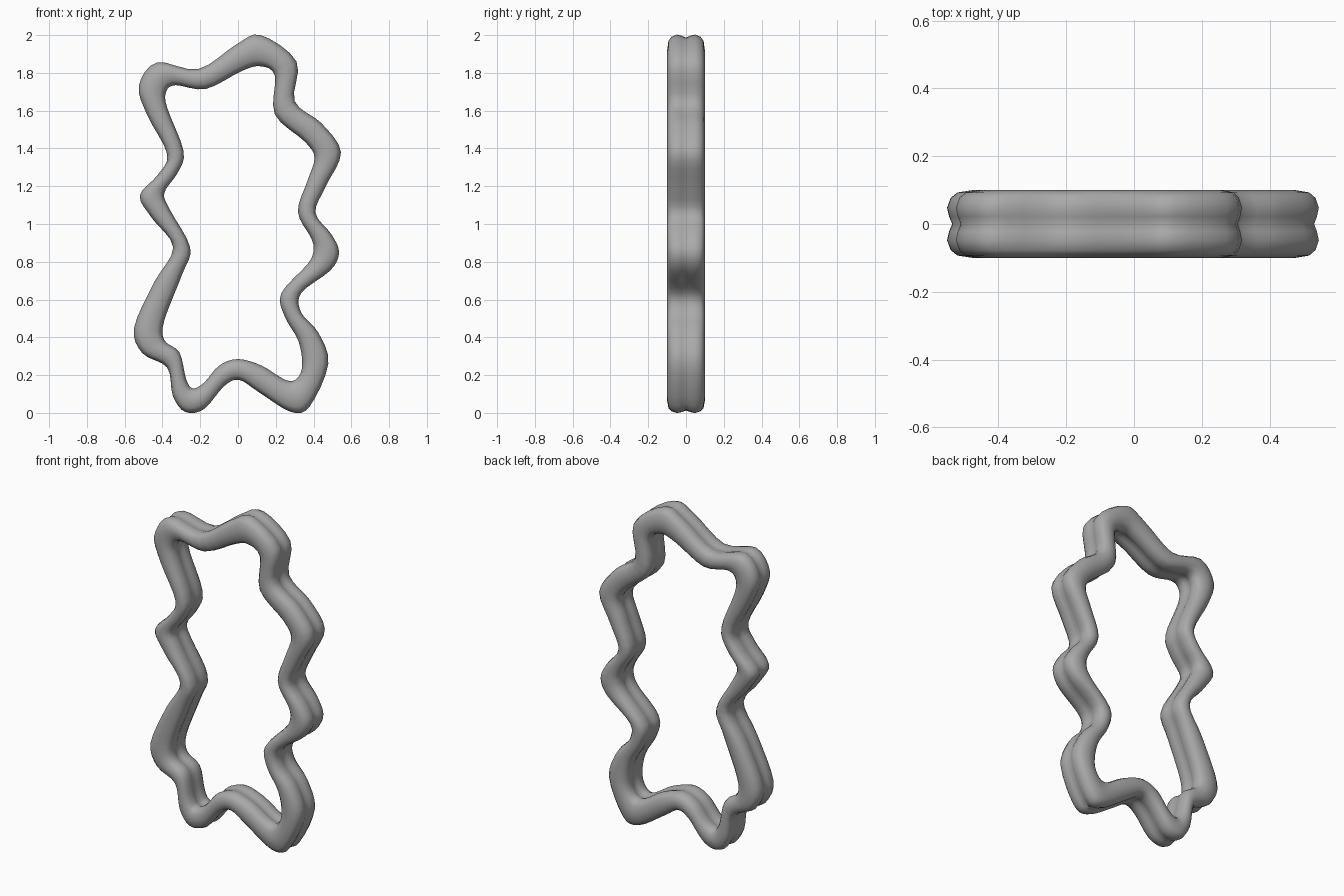
import bpy, bmesh, math
from mathutils import Vector

# Wavy ring stations: (outer x, outer z, inner x, inner z), clockwise from the top
STATIONS = [
    (.12, 2.0, .12, 1.835), (.31, 1.86, .195, 1.785), (.30, 1.65, .195, 1.58),
    (.44, 1.535, .355, 1.435), (.545, 1.38, .405, 1.35), (.465, 1.20, .37, 1.235),
    (.41, 1.06, .317, 1.065), (.495, .945, .385, .93), (.535, .85, .40, .865),
    (.49, .755, .37, .79), (.335, .635, .23, .635), (.335, .53, .245, .515),
    (.425, .425, .32, .38), (.478, .26, .34, .25), (.38, .035, .31, .18),
    (.28, .005, .25, .175), (.11, .11, .125, .25), (.005, .175, 0, .285),
    (-.075, .14, -.10, .25), (-.18, .02, -.18, .16), (-.28, .005, -.24, .13),
    (-.345, .09, -.275, .18), (-.375, .24, -.31, .32), (-.505, .315, -.39, .385),
    (-.55, .45, -.39, .49), (-.445, .69, -.295, .735), (-.343, .875, -.253, .875),
    (-.455, 1.03, -.36, 1.075), (-.52, 1.15, -.39, 1.165), (-.425, 1.26, -.32, 1.27),
    (-.375, 1.37, -.288, 1.385), (-.48, 1.575, -.375, 1.615),
    (-.525, 1.73, -.38, 1.70), (-.43, 1.855, -.33, 1.735),
    (-.21, 1.82, -.17, 1.715), (-.01, 1.95, .02, 1.81),
]
STEPS = 4

# Quarter section: (inset as a share of the bar width, depth), grooved at mid depth
QUARTER = [(.10, 0), (.04, .022), (0, .048), (.07, .077), (.20, .093), (.5, .1)]


def spline(a, b, c, d, t):
    return .5 * (2 * b + (c - a) * t + (2 * a - 5 * b + 4 * c - d) * t * t
                 + (3 * b - a - 3 * c + d) * t ** 3)


def section():
    back = QUARTER + [(1 - u, y) for u, y in QUARTER[-2::-1]]
    return back + [(u, -y) for u, y in back[-2:0:-1]]


# Sweep the section around the closed ring
bm = bmesh.new()
pts = [Vector(s) for s in STATIONS]
n = len(pts)
rings = []
for i in range(n):
    for k in range(STEPS):
        p = spline(pts[i - 1], pts[i], pts[(i + 1) % n], pts[(i + 2) % n], k / STEPS)
        rings.append([bm.verts.new((p[0] + (p[2] - p[0]) * u, y, p[1] + (p[3] - p[1]) * u))
                      for u, y in section()])
for i, ring in enumerate(rings):
    nxt = rings[(i + 1) % len(rings)]
    for j in range(len(ring)):
        m = (j + 1) % len(ring)
        bm.faces.new((ring[j], ring[m], nxt[m], nxt[j]))
bmesh.ops.recalc_face_normals(bm, faces=bm.faces)

mesh = bpy.data.meshes.new("wavy_frame")
bm.to_mesh(mesh)
bm.free()
frame = bpy.data.objects.new("wavy_frame", mesh)
bpy.context.collection.objects.link(frame)

grey = bpy.data.materials.new("plain grey")
grey.diffuse_color = (.4, .4, .4, 1)
mesh.materials.append(grey)

# Smooth shading
bpy.context.view_layer.objects.active = frame
frame.select_set(True)
bpy.ops.object.shade_smooth_by_angle(angle=math.radians(50))
